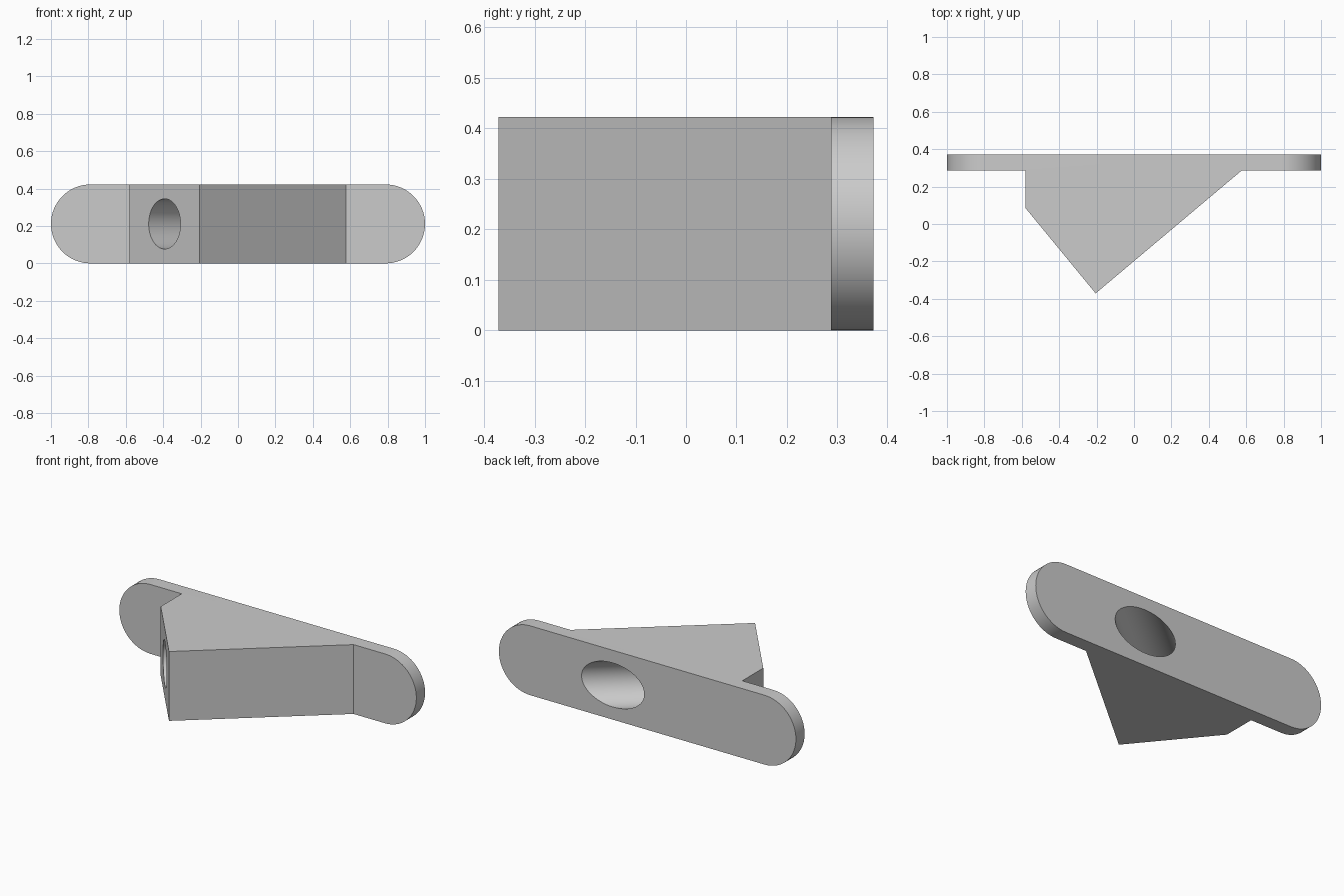
import bpy, bmesh
from math import pi, sin, cos, radians
from mathutils import Vector

if "Cube" in bpy.data.objects:
    bpy.data.objects.remove(bpy.data.objects["Cube"])

H, R = 0.422, 0.211


def prism(name, points, direction):
    """Extrude a closed planar outline along a vector."""
    bm = bmesh.new()
    face = bm.faces.new([bm.verts.new(p) for p in points])
    res = bmesh.ops.extrude_face_region(bm, geom=[face], use_keep_orig=True)
    moved = [v for v in res["geom"] if isinstance(v, bmesh.types.BMVert)]
    bmesh.ops.translate(bm, verts=moved, vec=direction)
    bmesh.ops.recalc_face_normals(bm, faces=bm.faces[:])
    me = bpy.data.meshes.new(name)
    bm.to_mesh(me)
    bm.free()
    ob = bpy.data.objects.new(name, me)
    bpy.context.collection.objects.link(ob)
    return ob


def boolean(target, cutter, operation):
    """Apply a boolean and discard the helper."""
    mod = target.modifiers.new("boolean", "BOOLEAN")
    mod.operation, mod.object, mod.solver = operation, cutter, "EXACT"
    cutter.hide_render = True
    bpy.context.view_layer.objects.active = target
    bpy.ops.object.modifier_apply(modifier=mod.name)
    bpy.data.objects.remove(cutter)


# Plan outline: thin flange with an angled wedge body in front
plan = [(-1.1, 0.371), (-1.1, 0.287), (-0.58, 0.287), (-0.58, 0.085),
        (-0.205, -0.371), (0.577, 0.287), (1.1, 0.287), (1.1, 0.371)]
bracket = prism("angled_bracket", [(x, y, -0.2) for x, y in plan], (0, 0, 0.9))

# Front outline: rounded flange ends
N = 32
stadium = []
for cx, start in ((1 - R, -pi / 2), (R - 1, pi / 2)):
    for i in range(N + 1):
        a = start + pi * i / N
        stadium.append((cx + R * cos(a), -1, R + R * sin(a)))
boolean(bracket, prism("rounded_outline", stadium, (0, 2, 0)), "INTERSECT")

# Round bore square to the short wedge face, out through the back
a, b = Vector((-0.58, 0.085, R)), Vector((-0.205, -0.371, R))
along = (b - a).normalized()
axis = Vector((-along.y, along.x, 0))
start = (a + b) / 2 - axis * 0.3
circle = [start + 0.134 * (along * cos(2 * pi * i / 64) + Vector((0, 0, sin(2 * pi * i / 64))))
          for i in range(64)]
boolean(bracket, prism("bore_cutter", circle, axis * 1.8), "DIFFERENCE")

# Smooth the curved walls, keep edges crisp
bpy.ops.object.select_all(action="DESELECT")
bracket.select_set(True)
bpy.context.view_layer.objects.active = bracket
bpy.ops.object.shade_smooth_by_angle(angle=radians(30))
